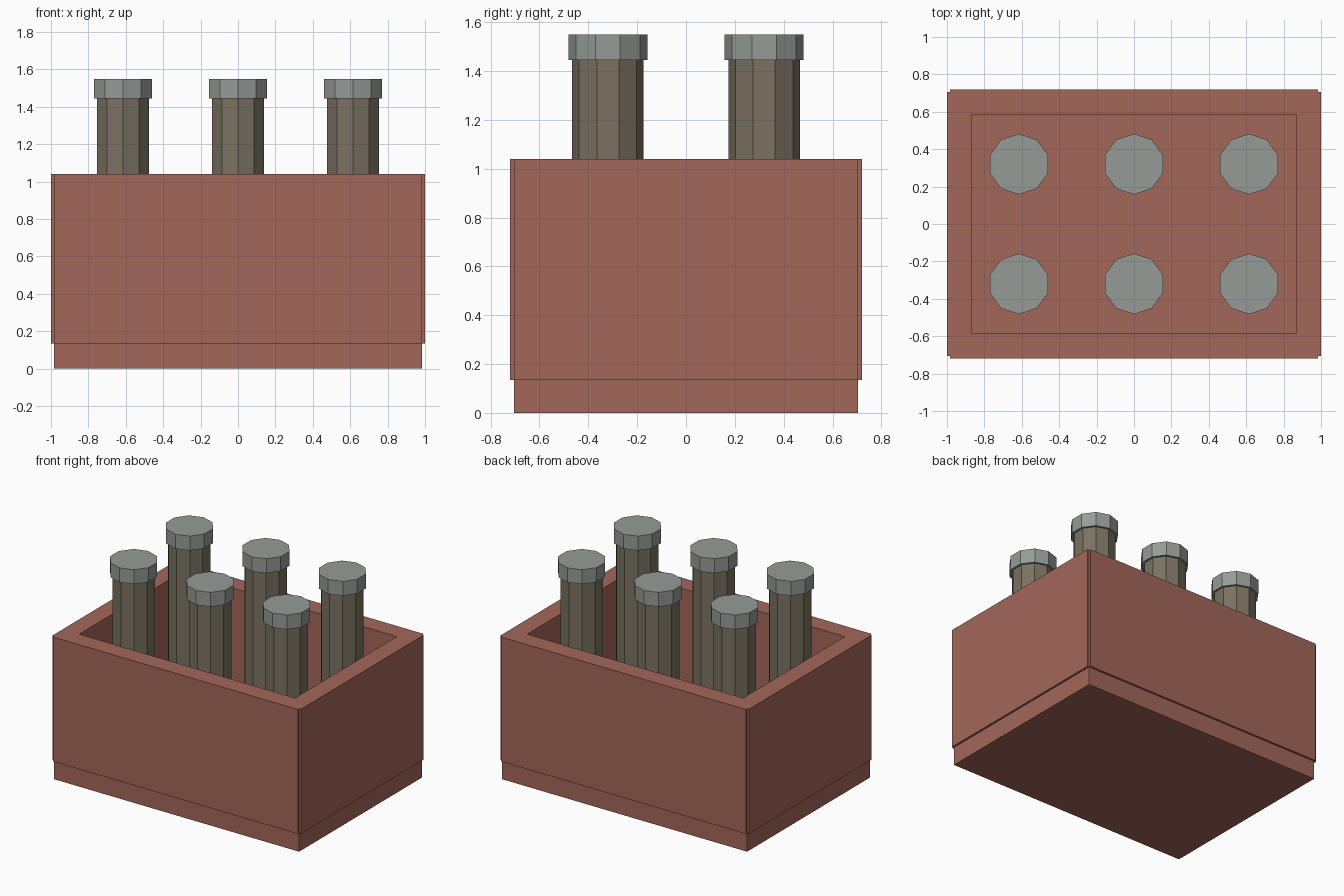
import bpy, bmesh
from mathutils import Vector

if "Cube" in bpy.data.objects:
    bpy.data.objects.remove(bpy.data.objects["Cube"])


def material(name, rgb):
    m = bpy.data.materials.new(name)
    m.diffuse_color = (*rgb, 1)
    m.use_nodes = True
    m.node_tree.nodes["Principled BSDF"].inputs["Base Color"].default_value = m.diffuse_color
    return m


BRICK = material("red_clay", (0.37, 0.135, 0.10))
SHAFT = material("brown_grey", (0.195, 0.165, 0.12))
METAL = material("pale_grey", (0.30, 0.33, 0.31))


def finish(bm, name, mat):
    bmesh.ops.recalc_face_normals(bm, faces=bm.faces)
    mesh = bpy.data.meshes.new(name)
    bm.to_mesh(mesh)
    bm.free()
    mesh.materials.append(mat)
    ob = bpy.data.objects.new(name, mesh)
    bpy.context.collection.objects.link(ob)
    return ob


def prism(name, loops, z0, z1, mat):
    """Extrude flat outlines (outer loop plus optional holes) from z0 to z1."""
    bm = bmesh.new()
    edges = []
    for loop in loops:
        vs = [bm.verts.new((x, y, z0)) for x, y in loop]
        edges += [bm.edges.new((vs[i - 1], vs[i])) for i in range(len(vs))]
    bmesh.ops.triangle_fill(bm, edges=edges, use_beauty=True, normal=Vector((0, 0, 1)))
    ext = bmesh.ops.extrude_face_region(bm, geom=bm.faces[:], use_keep_orig=True)
    top = [g for g in ext["geom"] if isinstance(g, bmesh.types.BMVert)]
    bmesh.ops.translate(bm, verts=top, vec=(0, 0, z1 - z0))
    return finish(bm, name, mat)


def post(name, x, y, r, z0, z1, mat):
    bm = bmesh.new()
    bmesh.ops.create_cone(bm, cap_ends=True, segments=10,
                          radius1=r, radius2=r, depth=z1 - z0)
    ob = finish(bm, name, mat)
    ob.location = (x, y, (z0 + z1) / 2)


def rect(x, y):
    return [(-x, -y), (x, -y), (x, y), (-x, y)]


# base slab
prism("base", [rect(0.985, 0.705)], 0, 0.135, BRICK)

# walls: hollow ring with small notches at the outer corners
corner = [(1.0, 0.705), (0.985, 0.705), (0.985, 0.72)]
outline = []
for sx, sy in ((1, 1), (-1, 1), (-1, -1), (1, -1)):
    pts = corner if sx * sy > 0 else corner[::-1]
    outline += [(sx * x, sy * y) for x, y in pts]
prism("walls", [outline, rect(0.868, 0.585)], 0.135, 1.04, BRICK)

# six capped ten-sided posts, three by two
for i, x in enumerate((-0.615, 0, 0.615)):
    for j, y in enumerate((-0.32, 0.32)):
        post(f"post_{i}_{j}", x, y, 0.146, 0.135, 1.445, SHAFT)
        post(f"cap_{i}_{j}", x, y, 0.162, 1.445, 1.55, METAL)
